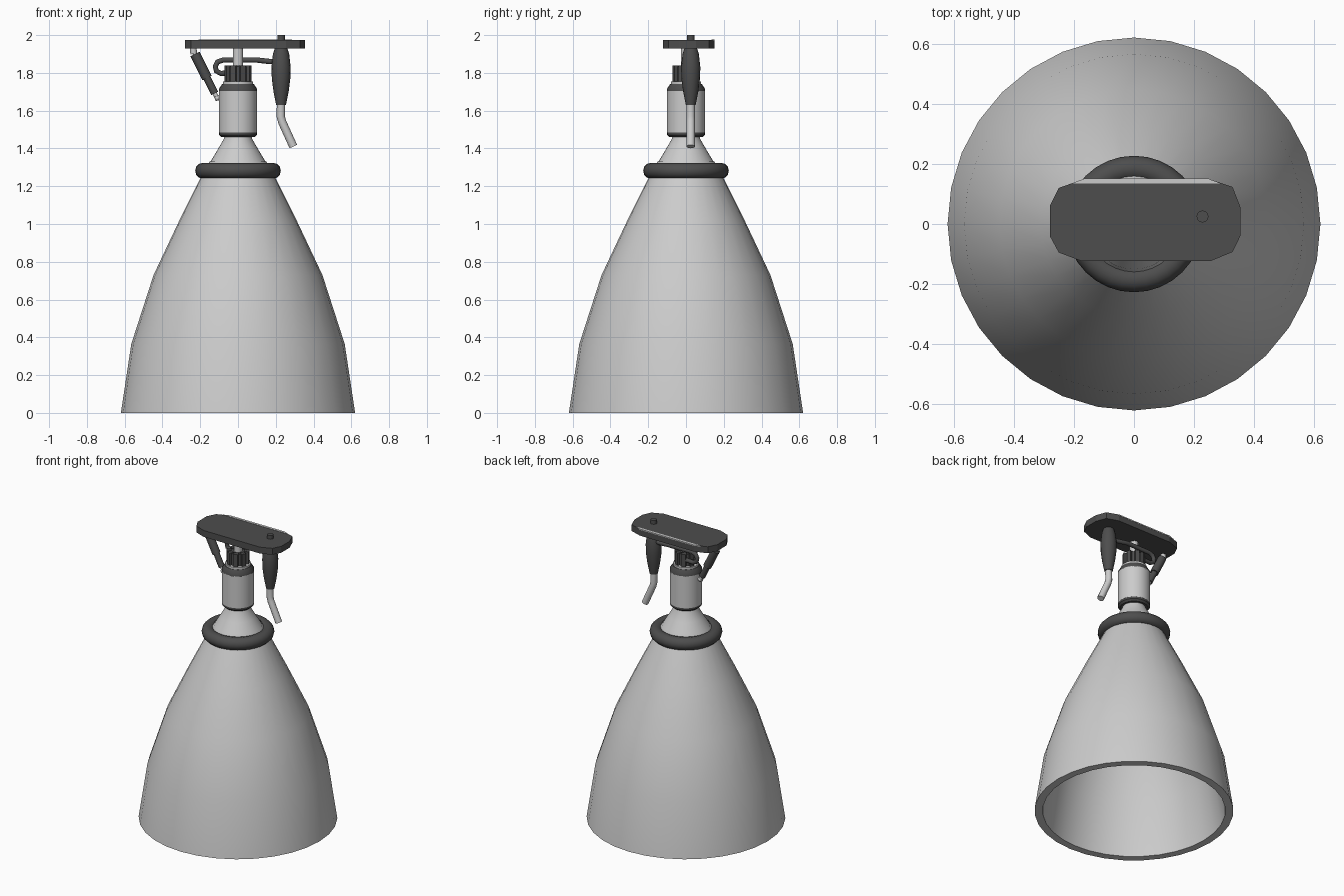
import bpy, bmesh, math
from mathutils import Vector

if "Cube" in bpy.data.objects:
    bpy.data.objects.remove(bpy.data.objects["Cube"])


def material(name, rgb):
    m = bpy.data.materials.new(name)
    m.diffuse_color = (*rgb, 1)
    m.use_nodes = True
    m.node_tree.nodes["Principled BSDF"].inputs["Base Color"].default_value = m.diffuse_color
    return m


LIGHT = material("light_grey_metal", (0.60, 0.60, 0.60))
DARK = material("dark_grey_metal", (0.075, 0.075, 0.075))


def finish(name, bm, mat, angle=40):
    bmesh.ops.remove_doubles(bm, verts=bm.verts, dist=1e-5)
    bmesh.ops.recalc_face_normals(bm, faces=bm.faces)
    me = bpy.data.meshes.new(name)
    bm.to_mesh(me)
    bm.free()
    ob = bpy.data.objects.new(name, me)
    bpy.context.collection.objects.link(ob)
    me.materials.append(mat)
    bpy.ops.object.select_all(action='DESELECT')
    ob.select_set(True)
    bpy.context.view_layer.objects.active = ob
    if angle:
        bpy.ops.object.shade_smooth_by_angle(angle=math.radians(angle))
    return ob


def lathe(name, profile, mat, sides=32, centre=(0, 0), angle=40):
    """Spin (radius, z) points around a vertical axis."""
    bm = bmesh.new()
    vs = [bm.verts.new((r, 0, z)) for r, z in profile]
    es = [bm.edges.new(p) for p in zip(vs, vs[1:])]
    bmesh.ops.spin(bm, geom=vs + es, cent=(0, 0, 0), axis=(0, 0, 1),
                   angle=2 * math.pi, steps=sides, use_duplicate=False)
    bmesh.ops.translate(bm, verts=bm.verts, vec=(*centre, 0))
    return finish(name, bm, mat, angle)


def prism(name, outline, z0, z1, mat):
    """Extrude an (x, y) outline between two heights."""
    bm = bmesh.new()
    f = bm.faces.new([bm.verts.new((x, y, z0)) for x, y in outline])
    top = bmesh.ops.extrude_face_region(bm, geom=[f])["geom"]
    bmesh.ops.translate(bm, vec=(0, 0, z1 - z0),
                        verts=[v for v in top if isinstance(v, bmesh.types.BMVert)])
    bm.faces.ensure_lookup_table()
    return finish(name, bm, mat, 0)


def tube(name, path, radius, mat, sides=12):
    """Sweep a round section along a path of points."""
    pts = [Vector(p) for p in path]
    bm = bmesh.new()
    rings = []
    for i, p in enumerate(pts):
        t = (pts[min(i + 1, len(pts) - 1)] - pts[max(i - 1, 0)]).normalized()
        u = t.cross(Vector((0, 1, 0))).normalized()
        w = t.cross(u)
        rings.append([bm.verts.new(p + radius * (math.cos(a) * u + math.sin(a) * w))
                      for a in (2 * math.pi * k / sides for k in range(sides))])
    for a, b in zip(rings, rings[1:]):
        for k in range(sides):
            n = (k + 1) % sides
            bm.faces.new((a[k], a[n], b[n], b[k]))
    bm.faces.new(rings[0])
    bm.faces.new(rings[-1])
    return finish(name, bm, mat, 50)


# Nozzle bell with an open, hollow underside
lathe("nozzle_bell", [(0, 1.28), (0.13, 1.27), (0.27, 1.01), (0.40, 0.71), (0.515, 0.36),
                      (0.57, 0), (0.62, 0), (0.565, 0.365), (0.447, 0.73),
                      (0.31, 1.02), (0.195, 1.25), (0.15, 1.33)], LIGHT)

# Manifold ring around the throat
lathe("manifold_ring", [(0.185 + 0.042 * math.cos(a), 1.282 + 0.042 * math.sin(a))
                        for a in (2 * math.pi * i / 12 for i in range(13))], DARK)

# Throat cone and combustion chamber
lathe("throat_cone", [(0.158, 1.31), (0.11, 1.39), (0.075, 1.45), (0.07, 1.48)], LIGHT)
lathe("chamber_lower_band", [(0, 1.46), (0.088, 1.46), (0.1, 1.472), (0.1, 1.488), (0, 1.49)], DARK)
lathe("chamber_body", [(0, 1.485), (0.101, 1.485), (0.101, 1.705), (0, 1.705)], LIGHT)
lathe("chamber_cap", [(0.101, 1.70), (0.101, 1.715), (0.083, 1.742), (0, 1.742)], DARK)
lathe("injector_flange", [(0, 1.74), (0.08, 1.74), (0.08, 1.755), (0, 1.755)], LIGHT)

# Ribbed injector head
lathe("injector_head", [(0, 1.75), (0.058, 1.75), (0.058, 1.835), (0, 1.835)], DARK, 16)
for i in range(8):
    a = math.radians(22.5 + 45 * i)
    c, s = math.cos(a), math.sin(a)
    prism(f"injector_rib_{i + 1}",
          [(r * c - w * s, r * s + w * c) for r, w in
           ((0.04, -0.014), (0.071, -0.014), (0.071, 0.014), (0.04, 0.014))],
          1.75, 1.84, DARK)
lathe("gimbal_rod", [(0, 1.83), (0.027, 1.83), (0.027, 1.94), (0, 1.94)], LIGHT, 12)

# Mounting plate, with a pale strip along its rear edge
prism("mounting_plate",
      [(-0.28, 0.06), (-0.28, -0.04), (-0.25, -0.095), (-0.175, -0.123), (0.255, -0.123),
       (0.328, -0.093), (0.355, -0.037), (0.355, 0.053), (0.328, 0.123), (0.248, 0.15),
       (-0.165, 0.15), (-0.25, 0.12)], 1.93, 1.974, DARK)
prism("plate_rear_strip", [(-0.21, 0.134), (0.287, 0.134), (0.248, 0.151), (-0.165, 0.151)],
      1.97, 1.976, LIGHT)

# Turbopump hanging under the plate, its top stub and bent exhaust
PX, PY = 0.228, 0.025
lathe("turbopump", [(0, 1.935), (0.032, 1.935), (0.043, 1.90), (0.051, 1.83), (0.049, 1.77),
                    (0.040, 1.70), (0.026, 1.63), (0, 1.63)], DARK, 16, (PX, PY), 60)
lathe("turbopump_stub", [(0, 1.93), (0.02, 1.93), (0.02, 2.0), (0, 2.0)], DARK, 12, (PX, PY))
tube("exhaust_pipe", [(PX, PY, 1.65), (PX - 0.002, PY, 1.57), (PX + 0.006, PY, 1.54),
                      (0.293, PY, 1.41)], 0.022, LIGHT)

# Feed pipe looping from the injector head to the turbopump
tube("feed_pipe", [(-0.04, 0.05, 1.80), (-0.09, 0.05, 1.797), (-0.115, 0.05, 1.81),
                   (-0.12, 0.05, 1.835), (-0.108, 0.05, 1.858), (-0.08, 0.05, 1.868),
                   (0.10, 0.052, 1.868), (0.17, 0.045, 1.86), (0.22, 0.03, 1.86)], 0.014, DARK)

# Steering actuator: dark body, pale rod and joints
top, bottom = Vector((-0.245, 0, 1.935)), Vector((-0.11, 0, 1.665))
tube("actuator_rod", [top, bottom], 0.012, LIGHT)
tube("actuator_body", [top.lerp(bottom, 0.13), top.lerp(bottom, 0.6)], 0.027, DARK)
tube("actuator_sleeve", [top.lerp(bottom, 0.58), top.lerp(bottom, 0.9)], 0.02, DARK)
tube("actuator_lower_joint", [bottom + Vector((-0.012, 0, 0)), (-0.08, 0, 1.672)], 0.014, LIGHT)
tube("actuator_upper_joint", [(-0.238, 0, 1.935), (-0.234, 0, 1.90)], 0.018, LIGHT)
